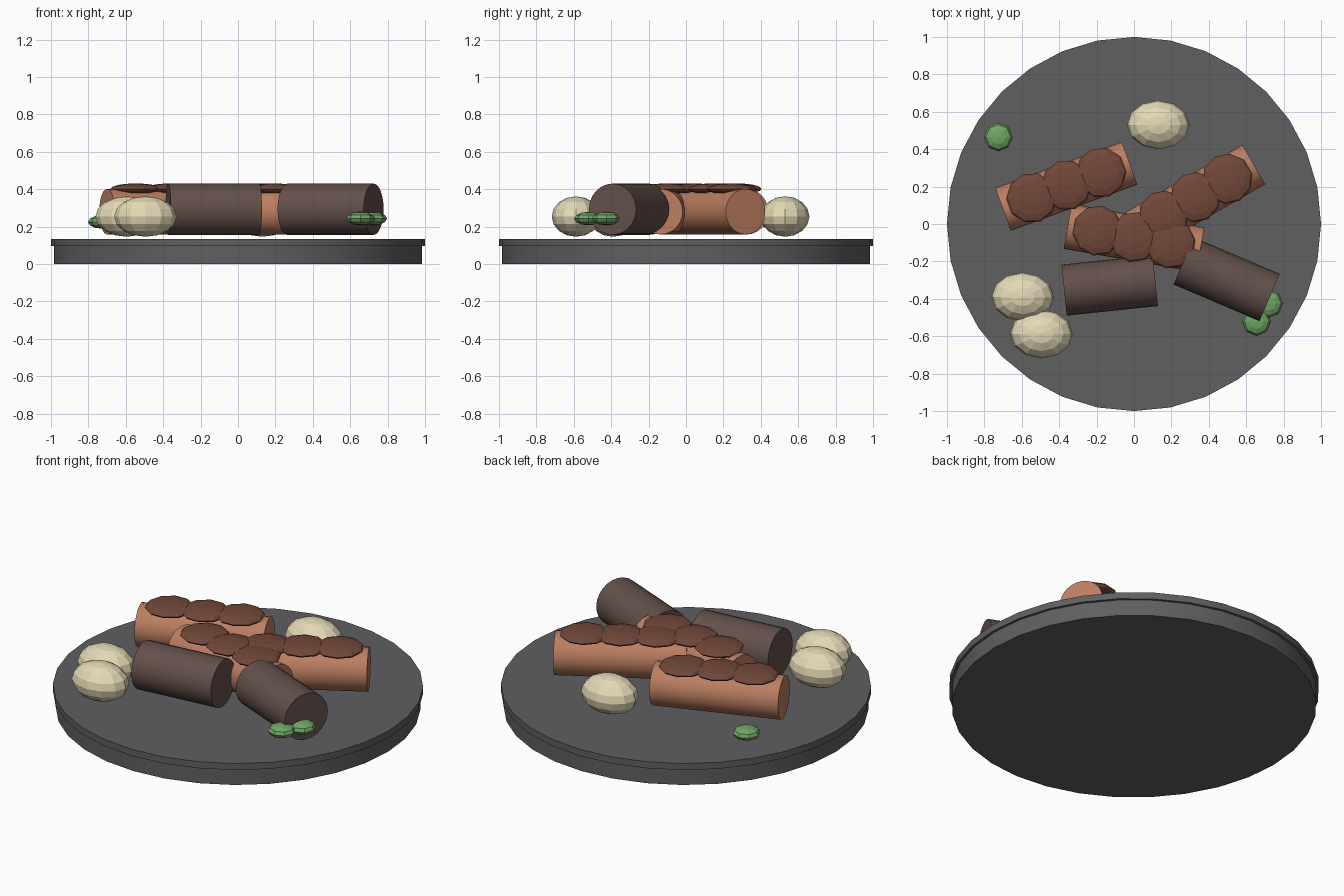
import bpy
from math import radians, cos, sin, pi

if "Cube" in bpy.data.objects:
    bpy.data.objects.remove(bpy.data.objects["Cube"])


def material(name, rgb):
    m = bpy.data.materials.new(name)
    m.diffuse_color = (*rgb, 1)
    m.use_nodes = True
    m.node_tree.nodes["Principled BSDF"].inputs["Base Color"].default_value = m.diffuse_color
    return m


SLATE = material("slate", (0.115, 0.115, 0.12))
TAN = material("pastry", (0.50, 0.21, 0.12))
DARK = material("dark_roll", (0.125, 0.08, 0.07))
SAUCE = material("sauce", (0.17, 0.065, 0.042))
CREAM = material("cream", (0.78, 0.70, 0.47))
GREEN = material("green", (0.16, 0.38, 0.13))


def finish(name, mat):
    ob = bpy.context.object
    ob.name = name
    ob.data.materials.append(mat)
    return ob


def disc(name, r, z0, z1):
    bpy.ops.mesh.primitive_cylinder_add(vertices=32, radius=r, depth=z1 - z0,
                                        location=(0, 0, (z0 + z1) / 2))
    finish(name, SLATE)
    bpy.ops.object.shade_smooth_by_angle(angle=radians(30))


def roll(name, x, y, z, angle, length, r, mat):
    bpy.ops.mesh.primitive_cylinder_add(vertices=24, radius=r, depth=length,
                                        location=(x, y, z),
                                        rotation=(0, pi / 2, radians(angle)))
    finish(name, mat)
    bpy.ops.object.shade_smooth_by_angle(angle=radians(30))


def blob(name, loc, size, mat, segs, rings, angle=0):
    bpy.ops.mesh.primitive_uv_sphere_add(segments=segs, ring_count=rings, radius=1,
                                         location=loc, rotation=(0, 0, radians(angle)))
    bpy.context.object.scale = size
    finish(name, mat)


# plate: base with a slightly wider rim slab
disc("plate_base", 0.985, 0, 0.10)
disc("plate_top", 1.0, 0.096, 0.135)

# pastry rolls, each with three sauce dollops along the top
for i, (x, y, a) in enumerate([(-0.362, 0.202, 20), (0.328, 0.138, 30), (0, -0.075, -10)]):
    roll(f"pastry_roll_{i}", x, y, 0.28, a, 0.72, 0.122, TAN)
    for k in (-1, 0, 1):
        d = 0.197 * k
        blob(f"sauce_{i}_{k + 1}",
             (x + d * cos(radians(a)), y + 0.005 + d * sin(radians(a)), 0.402),
             (0.135, 0.135, 0.029), SAUCE, 10, 8, a)

# dark rolls
roll("dark_roll_left", -0.13, -0.328, 0.293, 6, 0.49, 0.137, DARK)
roll("dark_roll_right", 0.495, -0.295, 0.293, -23, 0.50, 0.137, DARK)

# cream scoops
for i, (x, y) in enumerate([(0.13, 0.53), (-0.595, -0.39), (-0.495, -0.588)]):
    blob(f"cream_scoop_{i}", (x, y, 0.254), (0.167, 0.13, 0.108), CREAM, 12, 8)

# green garnish
for i, (x, y, z) in enumerate([(-0.725, 0.465, 0.225), (0.655, -0.522, 0.243),
                               (0.72, -0.425, 0.243)]):
    blob(f"garnish_{i}", (x, y, z), (0.077, 0.077, 0.036), GREEN, 8, 6)
